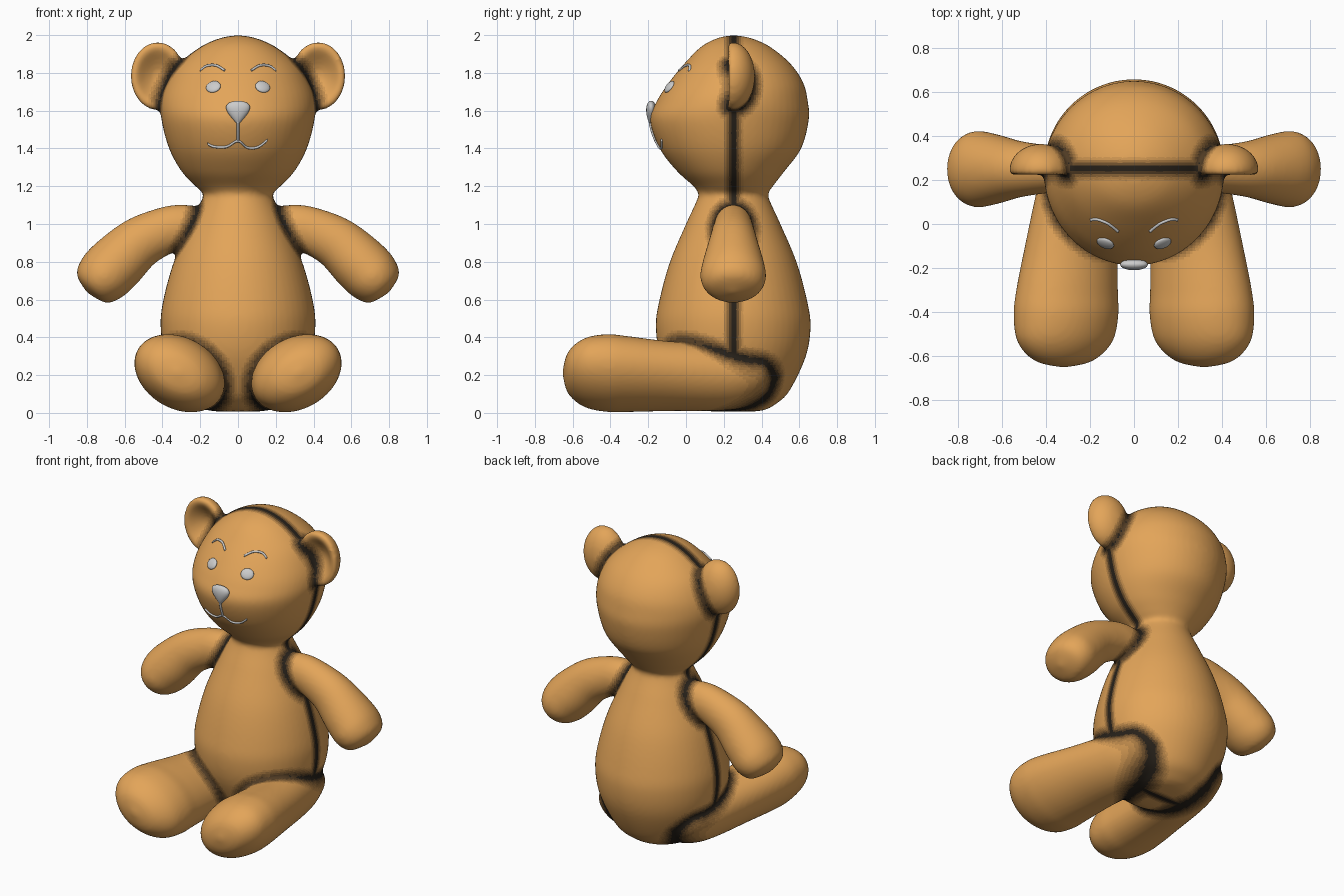
import bpy, bmesh, math
from mathutils import Vector
from mathutils.bvhtree import BVHTree

if "Cube" in bpy.data.objects:
    bpy.data.objects.remove(bpy.data.objects["Cube"])


def smooth_rows(rows, n=6):
    """Catmull-Rom interpolation of equal-length tuples."""
    rows = [Vector(r) for r in rows]
    p = [rows[0]] + rows + [rows[-1]]
    out = []
    for i in range(1, len(p) - 2):
        a, b, c, d = p[i - 1:i + 3]
        for k in range(n):
            t = k / n
            out.append(0.5 * (2 * b + (c - a) * t + (2 * a - 5 * b + 4 * c - d) * t * t
                              + (3 * b - a - 3 * c + d) * t ** 3))
    return [tuple(v) for v in out + [rows[-1]]]


def loft(rows, a, b=None, seg=56):
    """Closed tube of elliptical rings; each row is x, y, z, radius along a, radius along b."""
    bm = bmesh.new()
    pts = smooth_rows(rows)
    a = Vector(a)
    rings = []
    for i, p in enumerate(pts):
        c = Vector(p[:3])
        t = Vector(pts[min(i + 1, len(pts) - 1)][:3]) - Vector(pts[max(i - 1, 0)][:3])
        v = Vector(b) if b else t.cross(a).normalized()
        ra, rb = max(p[3], .004), max(p[4], .004)
        rings.append([bm.verts.new(c + a * ra * math.cos(w) + v * rb * math.sin(w))
                      for w in (2 * math.pi * k / seg for k in range(seg))])
    for r, q in zip(rings, rings[1:]):
        for k in range(seg):
            j = (k + 1) % seg
            bm.faces.new((r[k], r[j], q[j], q[k]))
    bm.faces.new(rings[0])
    bm.faces.new(rings[-1])
    bmesh.ops.recalc_face_normals(bm, faces=bm.faces)
    return bm


def ball(shape, seg=48):
    """Unit sphere with every vertex passed through shape()."""
    bm = bmesh.new()
    bmesh.ops.create_uvsphere(bm, u_segments=seg, v_segments=seg // 2, radius=1)
    for v in bm.verts:
        v.co = shape(v.co.copy())
    bmesh.ops.recalc_face_normals(bm, faces=bm.faces)
    return bm


def add(name, mesh):
    mesh.polygons.foreach_set("use_smooth", [True] * len(mesh.polygons))
    ob = bpy.data.objects.new(name, mesh)
    bpy.context.collection.objects.link(ob)
    return ob


def to_mesh(bm, name):
    m = bpy.data.meshes.new(name)
    bm.to_mesh(m)
    return m


# Torso and head: z, half width, centre y, half depth
profile = [(.006, 0, .25, 0), (.012, .15, .25, .15), (.05, .23, .25, .23), (.12, .30, .25, .30),
           (.3, .385, .25, .385), (.46, .41, .25, .41), (.6, .395, .25, .39), (.8, .34, .25, .335),
           (1.0, .255, .25, .25), (1.12, .195, .25, .195), (1.16, .185, .25, .185),
           (1.2, .225, .25, .21), (1.28, .30, .237, .285), (1.4, .365, .235, .375),
           (1.55, .405, .23, .42), (1.65, .408, .245, .40), (1.75, .375, .265, .355),
           (1.85, .31, .272, .28), (1.94, .195, .262, .18), (1.985, .09, .255, .085), (2.0, 0, .25, 0)]
parts = [loft([(0, y, z, w, d) for z, w, y, d in profile], (1, 0, 0), (0, 1, 0))]

for s in (-1, 1):
    # Arm
    arm = [(.18, .99, .08, .10), (.30, .985, .10, .118), (.40, .96, .11, .125), (.53, .895, .13, .138),
           (.65, .785, .163, .153), (.725, .71, .172, .145), (.777, .657, .125, .105), (.798, .635, 0, 0)]
    parts.append(loft([(s * x, .25, z, ry, rn) for x, z, ry, rn in arm], (0, 1, 0)))
    # Leg: an ellipse tilted outwards
    leg = [(.47, .24, .19, 0, 0), (.42, .235, .18, .12, .09), (.3, .235, .175, .17, .15),
           (.15, .25, .187, .19, .18), (-.1, .285, .195, .21, .185), (-.3, .305, .205, .23, .198),
           (-.42, .31, .211, .237, .203), (-.54, .315, .213, .215, .175), (-.625, .32, .213, .13, .105),
           (-.655, .32, .213, 0, 0)]
    c, n = math.cos(math.radians(30)), math.sin(math.radians(30))
    parts.append(loft([(s * x, y, z, rx * 1.07, rz * .92) for y, x, z, rx, rz in leg],
                      (s * c, 0, n), (-s * n, 0, c)))

    # Ear: domed back, dished front
    def ear(p):
        rho2 = p.x ** 2 + p.z ** 2
        y = p.y * .12 if p.y > 0 else -p.y * (.05 - .13 * rho2)
        return Vector((s * .425 + p.x * .143, .245 + y, 1.783 + p.z * .18))
    parts.append(ball(ear))

# Fuse all plush parts into one softly blended skin
trees = [BVHTree.FromBMesh(bm) for bm in parts]
whole = bmesh.new()
for bm in parts:
    whole.from_mesh(to_mesh(bm, "part"))
skin = add("plush_body", to_mesh(whole, "plush_body"))
rm = skin.modifiers.new("fuse", 'REMESH')
rm.mode = 'VOXEL'
rm.voxel_size = .013
sm = skin.modifiers.new("soften", 'SMOOTH')
sm.factor = .5
sm.iterations = 7
dg = bpy.context.evaluated_depsgraph_get()
fused = bpy.data.meshes.new_from_object(skin.evaluated_get(dg))
skin.modifiers.clear()
skin.data = fused
fused.polygons.foreach_set("use_smooth", [True] * len(fused.polygons))

# Fur colour fading to dark stitching along the seams
fused.materials.clear()
SHADES = 8
for i in range(SHADES):
    k = (1 - i / (SHADES - 1)) ** 1.3
    mat = bpy.data.materials.new("fur_shade_%d" % i)
    mat.diffuse_color = (.02 + .75 * k, .015 + .36 * k, .01 + .09 * k, 1)
    mat.use_nodes = True
    mat.node_tree.nodes["Principled BSDF"].inputs["Base Color"].default_value = mat.diffuse_color
    fused.materials.append(mat)
for f in fused.polygons:
    dist = [t.find_nearest(f.center)[3] for t in trees]
    limb = min(dist[1:])
    d = .8 * (dist[0] + limb)
    if dist[0] < limb:
        d = min(d, abs(f.center.y - .25))
    f.material_index = round((SHADES - 1) * max(0, min(1, (.055 - d) / .045)))

# Face details, laid on the surface of the head
head = trees[0]


def on_face(x, z, lift=0):
    hit = head.ray_cast(Vector((x, -2, z)), Vector((0, 1, 0)))
    return hit[0] + hit[1] * lift, hit[1]


def thread(name, pts, r=.007):
    rows = [(*on_face(x, z, .002)[0], r, r) for x, z in smooth_rows(pts, 5)]
    span = Vector(rows[-1][:3]) - Vector(rows[0][:3])
    side = span.cross(Vector((0, 1, 0))).normalized()
    add(name, to_mesh(loft(rows, side, seg=10), name))


for s, label in ((-1, "left"), (1, "right")):
    pos, nrm = on_face(s * .13, 1.725, .002)
    turn = nrm.to_track_quat('Z', 'Y')

    def eye(p):
        return pos + turn @ Vector((p.x * .041, p.y * .036, p.z * .014))
    add(label + "_eye", to_mesh(ball(eye, 24), "eye"))
    thread(label + "_brow", [(s * .2, 1.812), (s * .165, 1.836), (s * .115, 1.838), (s * .07, 1.812)])

thread("mouth", [(-.16, 1.425), (-.125, 1.41), (-.06, 1.41), (0, 1.44),
                 (.05, 1.405), (.105, 1.408), (.155, 1.445)])
thread("mouth_line", [(0, 1.55), (0, 1.5), (0, 1.438)])

# Nose: a rounded triangle
tip = on_face(0, 1.59)[0]


def nose(p):
    return tip + Vector((p.x * .088 * (.62 + .42 * p.z), p.y * .03 * (.85 + .2 * p.z), p.z * .062))


add("nose", to_mesh(ball(nose, 32), "nose"))
